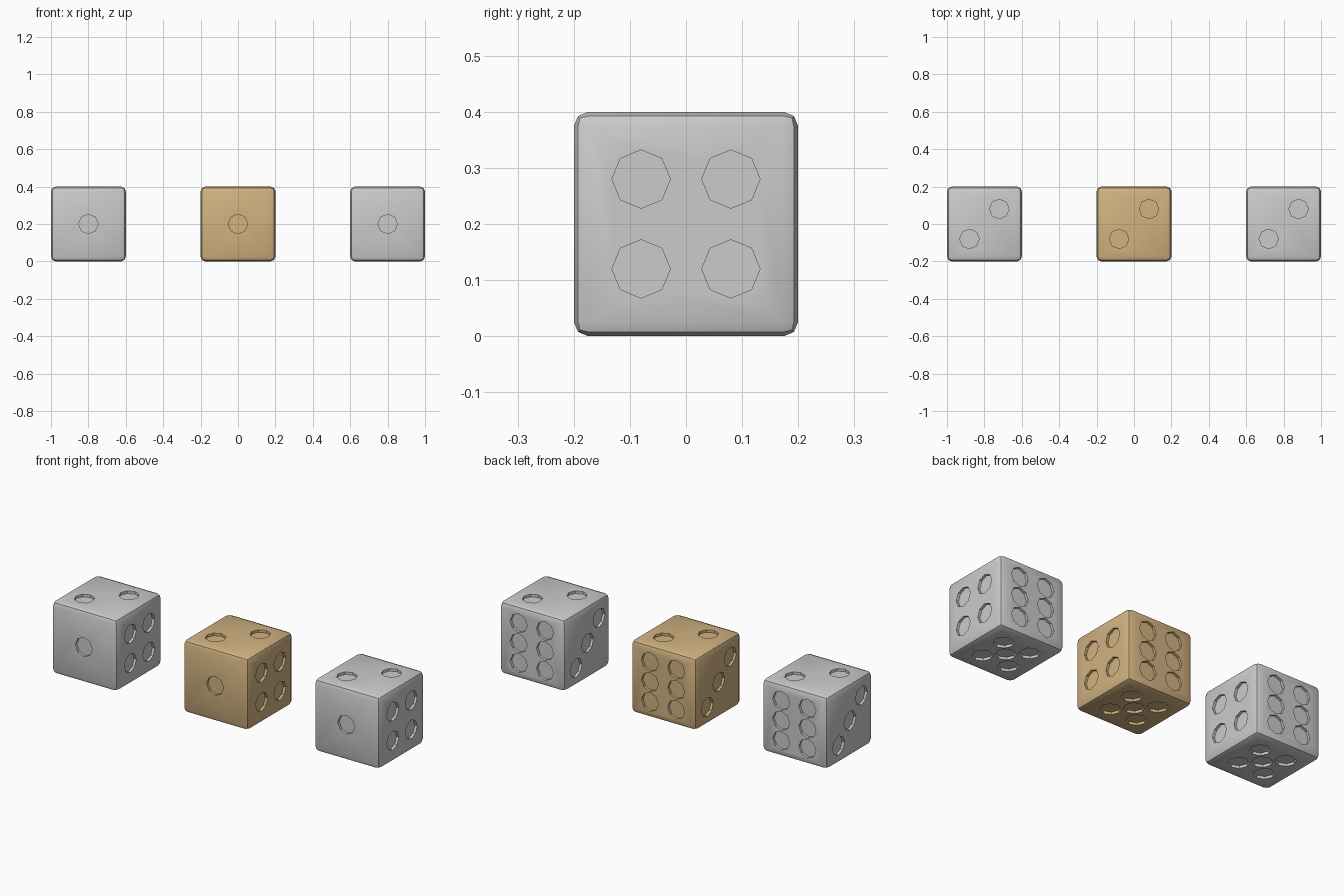
import bpy, bmesh
from mathutils import Vector, Matrix

if "Cube" in bpy.data.objects:
    bpy.data.objects.remove(bpy.data.objects["Cube"])

SIZE, R, DEPTH = 0.4, 0.052, 0.014
H = SIZE / 2
A, B, C = 0.08, 0.11, 0.10   # pip spacings

# pip centres on each face, relative to the die centre
PIPS = {
    (0, -1, 0): [(0, -H, 0)],
    (0, 0, 1): [(-A, -A, H), (A, A, H)],
    (-1, 0, 0): [(-H, -C, C), (-H, 0, 0), (-H, C, -C)],
    (1, 0, 0): [(H, y, z) for y in (-A, A) for z in (-A, A)],
    (0, 0, -1): [(0, 0, -H)] + [(x, y, -H) for x in (-A, A) for y in (-A, A)],
    (0, 1, 0): [(x, H, z) for x in (-A, A) for z in (-B, 0, B)],
}


def make_object(name, bm):
    mesh = bpy.data.meshes.new(name)
    bmesh.ops.recalc_face_normals(bm, faces=bm.faces)
    bm.to_mesh(mesh)
    bm.free()
    obj = bpy.data.objects.new(name, mesh)
    bpy.context.collection.objects.link(obj)
    return obj


# all pip recesses as one cutter of eight-sided cylinders
bm = bmesh.new()
for normal, centres in PIPS.items():
    rot = Vector(normal).to_track_quat('Z', 'Y').to_matrix().to_4x4()
    for c in centres:
        bmesh.ops.create_cone(bm, cap_ends=True, segments=8, radius1=R, radius2=R,
                              depth=2 * DEPTH, matrix=Matrix.Translation(c) @ rot)
cutter = make_object("pip_cutter", bm)
cutter.hide_render = True

# rounded cube body
bm = bmesh.new()
bmesh.ops.create_cube(bm, size=SIZE)
bmesh.ops.bevel(bm, geom=bm.edges[:], offset=0.026, segments=2,
                profile=0.5, affect='EDGES')
die = make_object("die_left", bm)

# cut the pips
mod = die.modifiers.new("pips", 'BOOLEAN')
mod.operation, mod.object, mod.solver = 'DIFFERENCE', cutter, 'EXACT'
bpy.context.view_layer.objects.active = die
die.select_set(True)
bpy.ops.object.modifier_apply(modifier=mod.name)
bpy.data.objects.remove(cutter)
bpy.ops.object.shade_smooth_by_angle(angle=0.5236)

# three dice in a row, the middle one brown
brown = bpy.data.materials.new("brown")
brown.diffuse_color = (0.64, 0.45, 0.22, 1)
brown.use_nodes = True
brown.node_tree.nodes["Principled BSDF"].inputs["Base Color"].default_value = brown.diffuse_color
die.location = (-0.8, 0, H)
for name, x in (("die_middle", 0), ("die_right", 0.8)):
    obj = die.copy()
    obj.data = die.data.copy()
    obj.name = name
    obj.location = (x, 0, H)
    bpy.context.collection.objects.link(obj)
    if x == 0:
        obj.data.materials.clear()
        obj.data.materials.append(brown)
